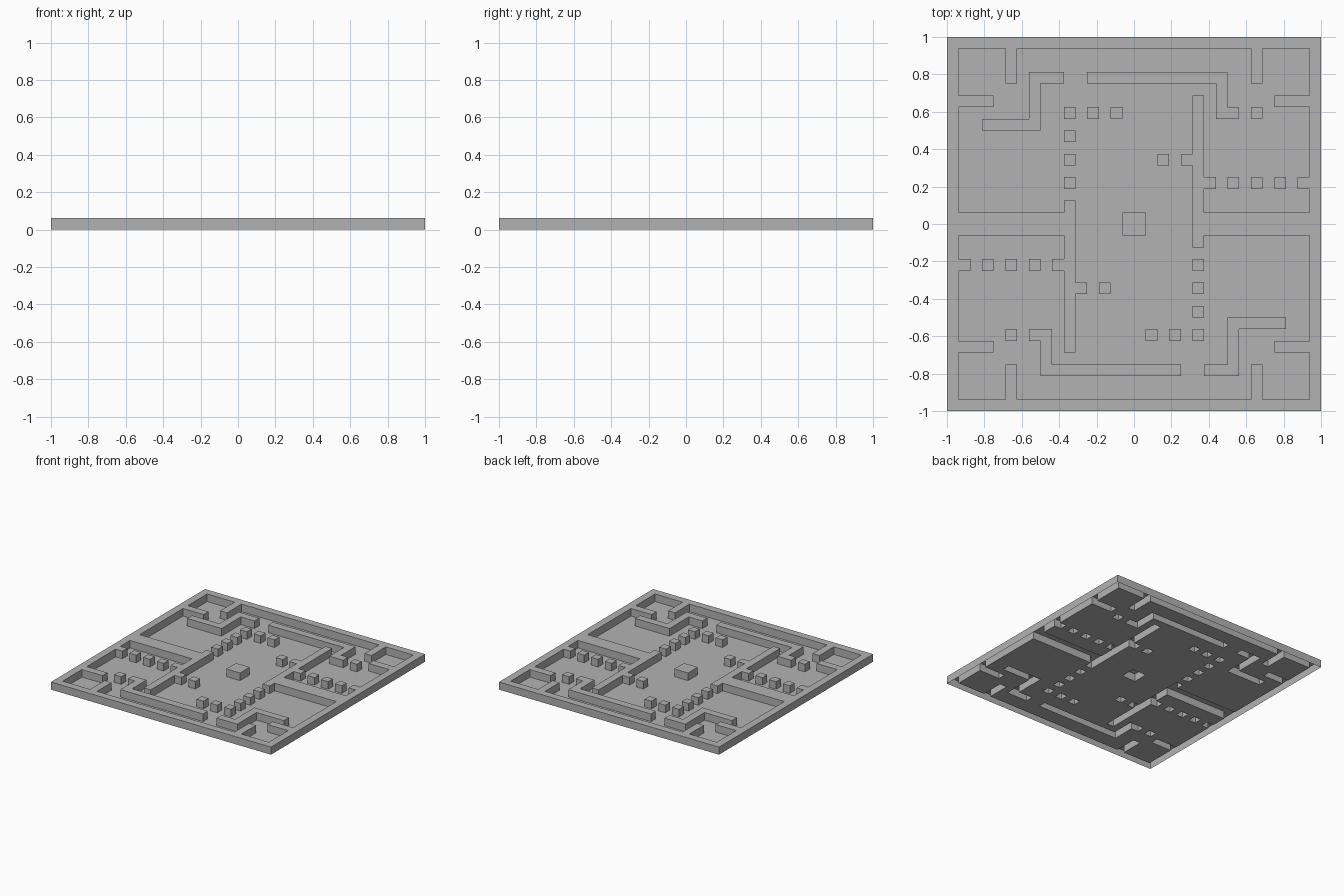
import bpy
import bmesh

if "Cube" in bpy.data.objects:
    bpy.data.objects.remove(bpy.data.objects["Cube"])

U = 1 / 16        # plan module: the board is 32 x 32 modules
H = U             # wall height

grey = bpy.data.materials.new("plain_grey")
grey.diffuse_color = (0.45, 0.45, 0.45, 1)
grey.use_nodes = True
grey.node_tree.nodes["Principled BSDF"].inputs["Base Color"].default_value = grey.diffuse_color


def cells(x0, x1, y0, y1):
    """Module cells covered by a rectangle, plus its half-turn copy."""
    own = {(i, j) for i in range(x0, x1) for j in range(y0, y1)}
    return own | {(-1 - i, -1 - j) for i, j in own}


def build(name, plan, z, sides):
    """Flat sheet over the plan at height z, with optional skirts to the floor."""
    bm = bmesh.new()

    def quad(*pts):
        bm.faces.new([bm.verts.new((x * U, y * U, h)) for x, y, h in pts])

    for i, j in sorted(plan):
        c = [(i, j), (i + 1, j), (i + 1, j + 1), (i, j + 1)]
        quad(*[(x, y, z) for x, y in c])
        if sides:
            for k, (dx, dy) in enumerate([(0, -1), (1, 0), (0, 1), (-1, 0)]):
                if (i + dx, j + dy) not in plan:
                    a, b = c[k], c[(k + 1) % 4]
                    quad((*a, 0), (*b, 0), (*b, z), (*a, z))
    bmesh.ops.remove_doubles(bm, verts=bm.verts, dist=1e-4)
    mesh = bpy.data.meshes.new(name)
    bm.to_mesh(mesh)
    bm.free()
    mesh.materials.append(grey)
    bpy.context.collection.objects.link(bpy.data.objects.new(name, mesh))


# outer rim, its stubs and the long inner walls attached to it
rim = set().union(
    cells(-16, 16, 15, 16), cells(-16, -15, -16, 16),
    cells(-11, -10, 12, 15), cells(10, 11, 12, 15),
    cells(-15, -12, 10, 11), cells(12, 15, 10, 11),
    cells(-15, -5, -1, 1), cells(-6, -5, -11, 2),
    cells(-5, -4, -6, -5), cells(-7, -6, -4, -3), cells(-15, -14, -4, -3))

# free-standing bent walls
bent = set().union(
    cells(-9, -6, 12, 13), cells(-9, -8, 8, 13), cells(-13, -8, 8, 9),
    cells(-4, 8, 12, 13), cells(7, 8, 9, 13), cells(7, 9, 9, 10))

# single pillars
spots = [(10, 9), (-6, 9), (-4, 9), (-2, 9), (-6, 7), (-6, 5), (-6, 3),
         (2, 5), (-13, -4), (-11, -4), (-9, -4)]
pillars = set().union(*[cells(i, i + 1, j, j + 1) for i, j in spots])

# block in the middle
centre = cells(-1, 1, -1, 1)

build("rim_and_walls", rim, H, True)
build("bent_walls", bent, H, True)
build("pillars", pillars, H, True)
build("centre_block", centre, H, True)

# floor sheet, open under the hollow walls
floor = cells(-16, 16, -16, 16) - rim - bent - pillars - centre
build("floor", floor, 0, False)
